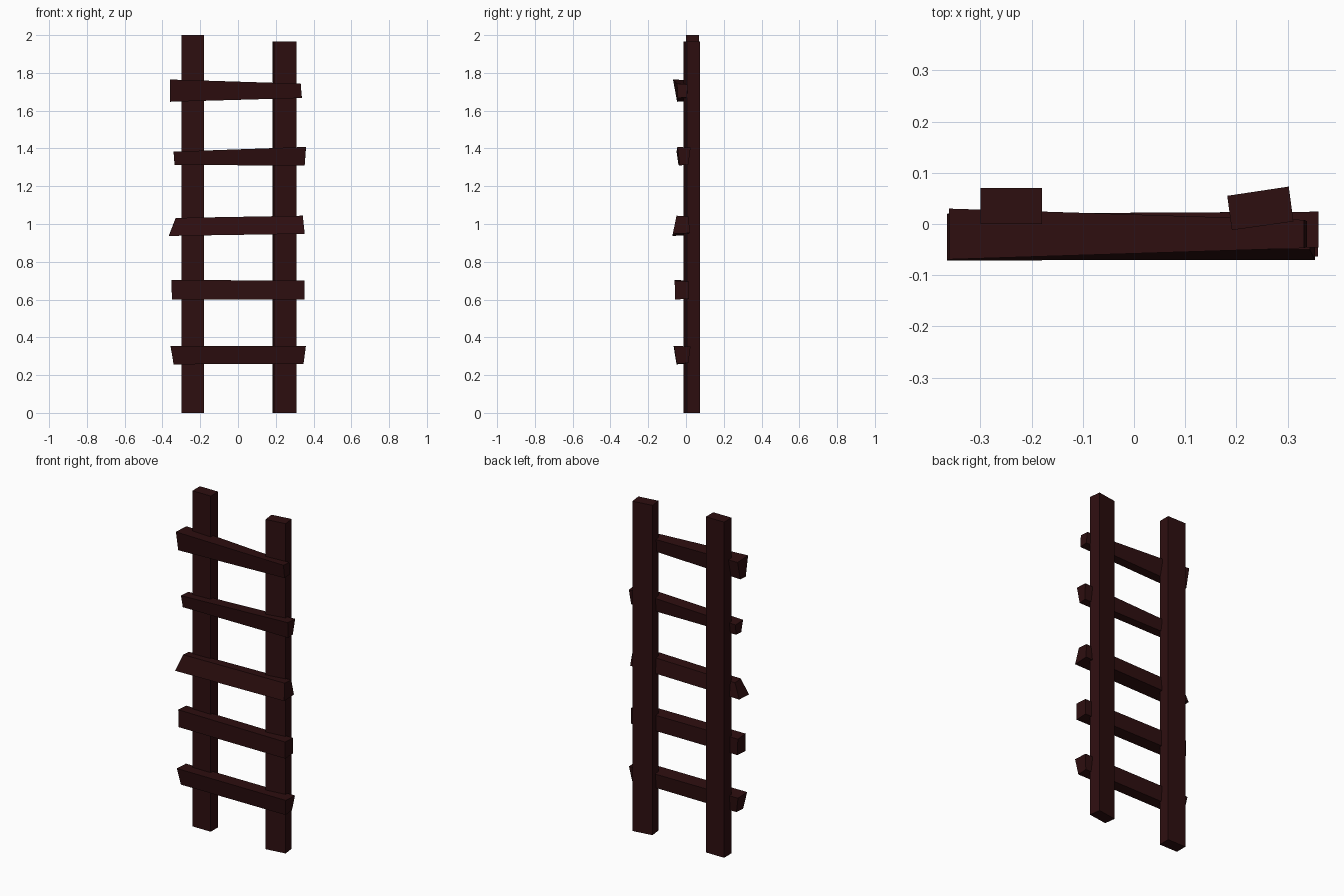
import bpy, bmesh

if "Cube" in bpy.data.objects:
    bpy.data.objects.remove(bpy.data.objects["Cube"])

wood = bpy.data.materials.new("dark red brown wood")
wood.diffuse_color = (0.027, 0.0045, 0.005, 1)
wood.use_nodes = True
wood.node_tree.nodes["Principled BSDF"].inputs["Base Color"].default_value = wood.diffuse_color


def prism(name, end_a, end_b):
    """Loft a box between two four-cornered ends."""
    bm = bmesh.new()
    a = [bm.verts.new(p) for p in end_a]
    b = [bm.verts.new(p) for p in end_b]
    bm.faces.new(a)
    bm.faces.new(b[::-1])
    for i in range(4):
        j = (i + 1) % 4
        bm.faces.new((a[i], b[i], b[j], a[j]))
    bmesh.ops.recalc_face_normals(bm, faces=bm.faces)
    me = bpy.data.meshes.new(name)
    bm.to_mesh(me)
    bm.free()
    me.materials.append(wood)
    ob = bpy.data.objects.new(name, me)
    bpy.context.collection.objects.link(ob)


def post(name, plan, height):
    prism(name, [(x, y, 0) for x, y in plan], [(x, y, height) for x, y in plan])


# Upright posts, the right one shorter and twisted
post("left_post", [(-.30, 0), (-.18, 0), (-.18, .07), (-.30, .07)], 2.0)
post("right_post", [(.191, -.012), (.311, .005), (.302, .073), (.182, .055)], 1.965)


def rung(name, left, right):
    """Each end: top x, top z, bottom x, bottom z, front y top/bottom, back y top/bottom."""
    ends = []
    for xt, zt, xb, zb, ft, fb, kt, kb in (left, right):
        ends.append([(xt, ft, zt), (xt, kt, zt - .004), (xb, kb, zb + .004), (xb, fb, zb)])
    prism(name, *ends)


# Rough-cut rungs, bottom to top
rung("rung_1", (-.357, .355, -.341, .257, -.066, -.05, .02, .012),
     (.359, .355, .347, .260, -.063, -.05, .024, .012))
rung("rung_2", (-.352, .704, -.350, .600, -.06, -.058, .015, .015),
     (.352, .700, .352, .600, -.06, -.058, .015, .015))
rung("rung_3", (-.330, 1.032, -.365, .937, -.045, -.071, .01, .02),
     (.343, 1.044, .353, .948, -.05, -.07, .012, .022))
rung("rung_4", (-.341, 1.383, -.336, 1.312, -.05, -.04, .02, .01),
     (.360, 1.408, .353, 1.310, -.046, -.032, .024, .012))
rung("rung_5", (-.361, 1.765, -.361, 1.647, -.069, -.047, .03, .005),
     (.332, 1.743, .338, 1.667, -.047, -.044, .008, .005))
